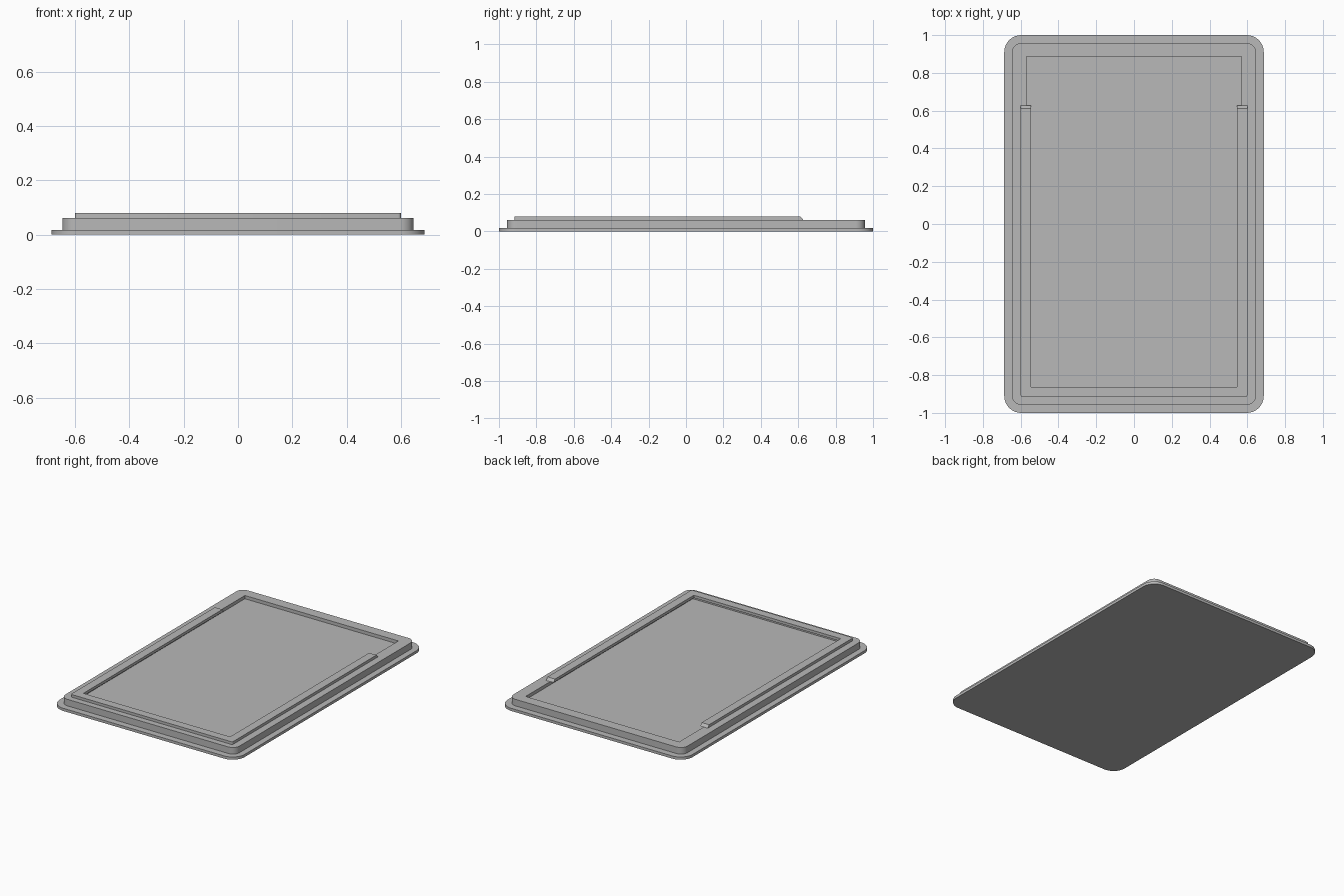
import bpy, bmesh, math

if "Cube" in bpy.data.objects:
    bpy.data.objects.remove(bpy.data.objects["Cube"], do_unlink=True)

grey = bpy.data.materials.new("mid_grey")
grey.use_nodes = True
COLOUR = (0.48, 0.48, 0.48, 1.0)
grey.diffuse_color = COLOUR
grey.node_tree.nodes["Principled BSDF"].inputs["Base Color"].default_value = COLOUR

CORNER_STEPS = 10


def rounded_rect(hx, hy, r):
    """Counter-clockwise outline with the same point count for any radius."""
    pts = []
    for k, (sx, sy) in enumerate(((1, 1), (-1, 1), (-1, -1), (1, -1))):
        for i in range(CORNER_STEPS + 1):
            a = math.pi / 2 * (k + i / CORNER_STEPS)
            pts.append((sx * (hx - r) + r * math.cos(a),
                        sy * (hy - r) + r * math.sin(a)))
    return pts


def loft(name, rings):
    """Skin a stack of equal-length point rings and cap both ends."""
    bm = bmesh.new()
    loops = [[bm.verts.new(p) for p in ring] for ring in rings]
    n = len(loops[0])
    for low, high in zip(loops, loops[1:]):
        for i in range(n):
            j = (i + 1) % n
            bm.faces.new((low[i], low[j], high[j], high[i]))
    bm.faces.new(loops[0][::-1])
    bm.faces.new(loops[-1])
    bmesh.ops.remove_doubles(bm, verts=bm.verts[:], dist=1e-5)
    bmesh.ops.recalc_face_normals(bm, faces=bm.faces[:])
    mesh = bpy.data.meshes.new(name)
    bm.to_mesh(mesh)
    bm.free()
    mesh.materials.append(grey)
    obj = bpy.data.objects.new(name, mesh)
    bpy.context.collection.objects.link(obj)
    bpy.ops.object.select_all(action='DESELECT')
    obj.select_set(True)
    bpy.context.view_layer.objects.active = obj
    bpy.ops.object.shade_smooth_by_angle(angle=math.radians(30))
    return obj


# Heights of the flange, rim, pocket floor and rail
Z_FLANGE, Z_FLOOR, Z_RIM, Z_RAIL = 0.018, 0.04, 0.062, 0.08

# Tray: flange, stepped-in body and sunken pocket in one skin
sections = [
    (0.687, 1.0, 0.09, 0.0),
    (0.687, 1.0, 0.09, Z_FLANGE),
    (0.647, 0.957, 0.05, Z_FLANGE),
    (0.647, 0.957, 0.05, Z_RIM),
    (0.57, 0.887, 0.0, Z_RIM),
    (0.57, 0.887, 0.0, Z_FLOOR),
]
loft("tray", [[(x, y, z) for x, y in rounded_rect(hx, hy, r)]
              for hx, hy, r, z in sections])


# Retaining rail: U shape whose lip overhangs the pocket, with sloped ends
def rail_ring(z, end_y):
    half = [(0.545, -0.862), (0.545, end_y), (0.6, end_y)]
    r = 0.01
    for i in range(5):
        a = -math.pi / 2 * i / 4
        half.append((0.6 - r + r * math.cos(a), -0.917 + r + r * math.sin(a)))
    outline = half + [(-x, y) for x, y in reversed(half)]
    return [(x, y, z) for x, y in outline]


loft("retaining_rail", [rail_ring(Z_RIM, 0.627), rail_ring(Z_RAIL, 0.612)])
